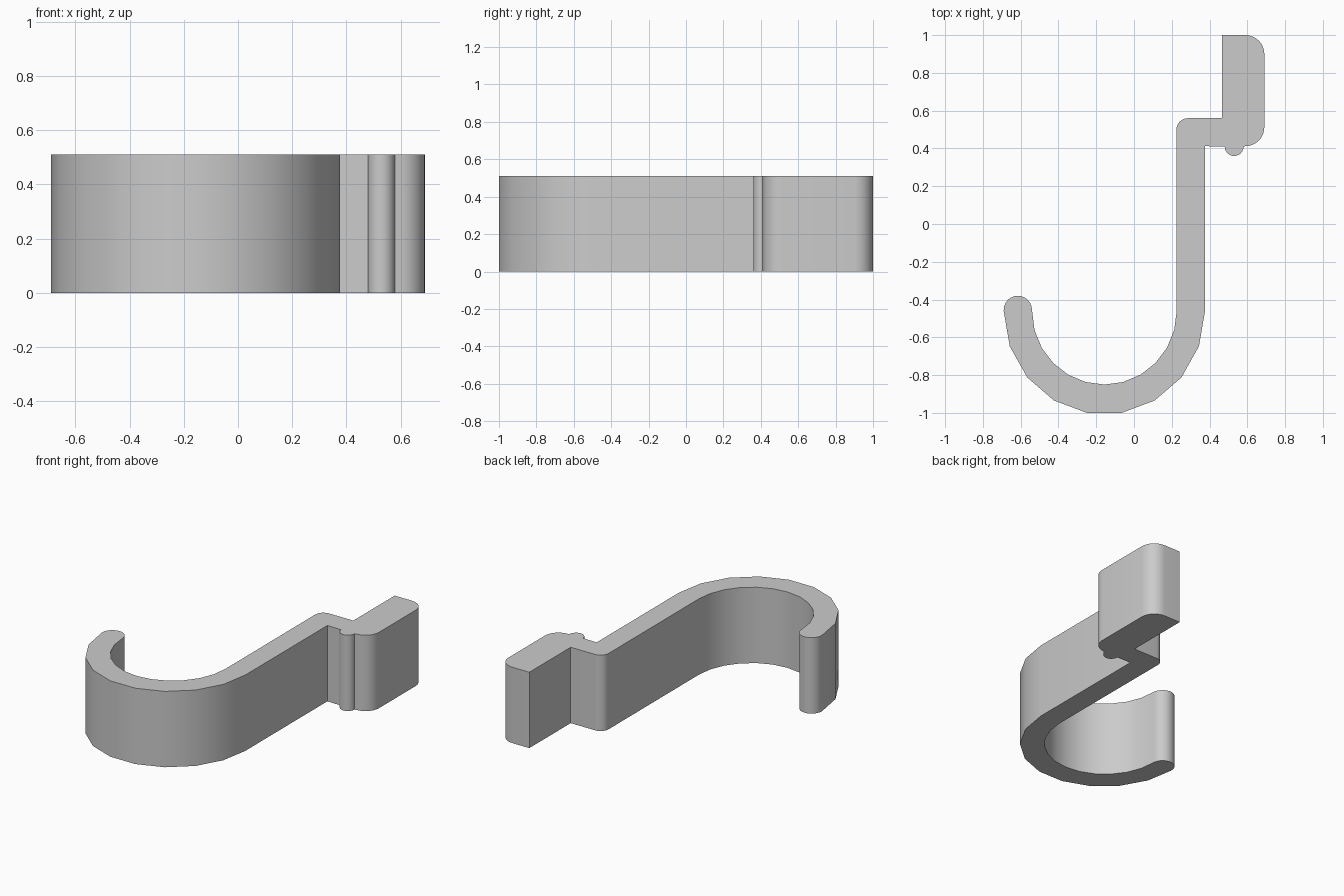
import bpy, bmesh
from math import cos, sin, radians

cube = bpy.data.objects.get("Cube")
if cube:
    bpy.data.objects.remove(cube, do_unlink=True)

HEIGHT = 0.51
BEND = (-0.157, -0.46)  # centre of the hook bend


def arc(center, rx, ry, start, end, steps):
    """Points along an elliptical arc, angles in degrees."""
    angles = [radians(start + (end - start) * i / steps) for i in range(steps + 1)]
    return [(center[0] + rx * cos(a), center[1] + ry * sin(a)) for a in angles]


def round_corner(center, r, start, end, steps=8):
    return arc(center, r, r, start, end, steps)


# Outline: outer bend, rounded tip, inner bend, stem, step and clip end
outline = arc(BEND, 0.533, 0.548, 0, -180, 9)
outline += round_corner((-0.615, -0.455), 0.075, 180, 0, 12)[1:]
outline += arc(BEND, 0.383, 0.39, -180, 0, 12)[1:]
outline += round_corner((0.285, 0.5), 0.06, 180, 90)
outline += [(0.465, 0.56), (0.465, 1.0)]
outline += round_corner((0.59, 0.9), 0.1, 90, 0)
outline += round_corner((0.59, 0.512), 0.1, 0, -90)
outline += round_corner((0.53, 0.41), 0.05, 0, -180, 12)
outline += [(0.376, 0.412)]

# Extrude the outline to full height
bm = bmesh.new()
base = bm.faces.new([bm.verts.new((x, y, 0)) for x, y in outline])
top = bmesh.ops.extrude_face_region(bm, geom=[base], use_keep_orig=True)
bmesh.ops.translate(bm, vec=(0, 0, HEIGHT),
                    verts=[g for g in top["geom"] if isinstance(g, bmesh.types.BMVert)])
bmesh.ops.recalc_face_normals(bm, faces=bm.faces)
mesh = bpy.data.meshes.new("hook")
bm.to_mesh(mesh)
bm.free()
hook = bpy.data.objects.new("hook", mesh)
bpy.context.collection.objects.link(hook)

# Plain grey material
grey = bpy.data.materials.new("light_grey")
grey.use_nodes = True
color = (0.6, 0.6, 0.6, 1)
grey.diffuse_color = color
grey.node_tree.nodes["Principled BSDF"].inputs["Base Color"].default_value = color
mesh.materials.append(grey)

# Smooth the curves, keep the corners sharp
bpy.context.view_layer.objects.active = hook
hook.select_set(True)
bpy.ops.object.shade_smooth_by_angle(angle=radians(30))
